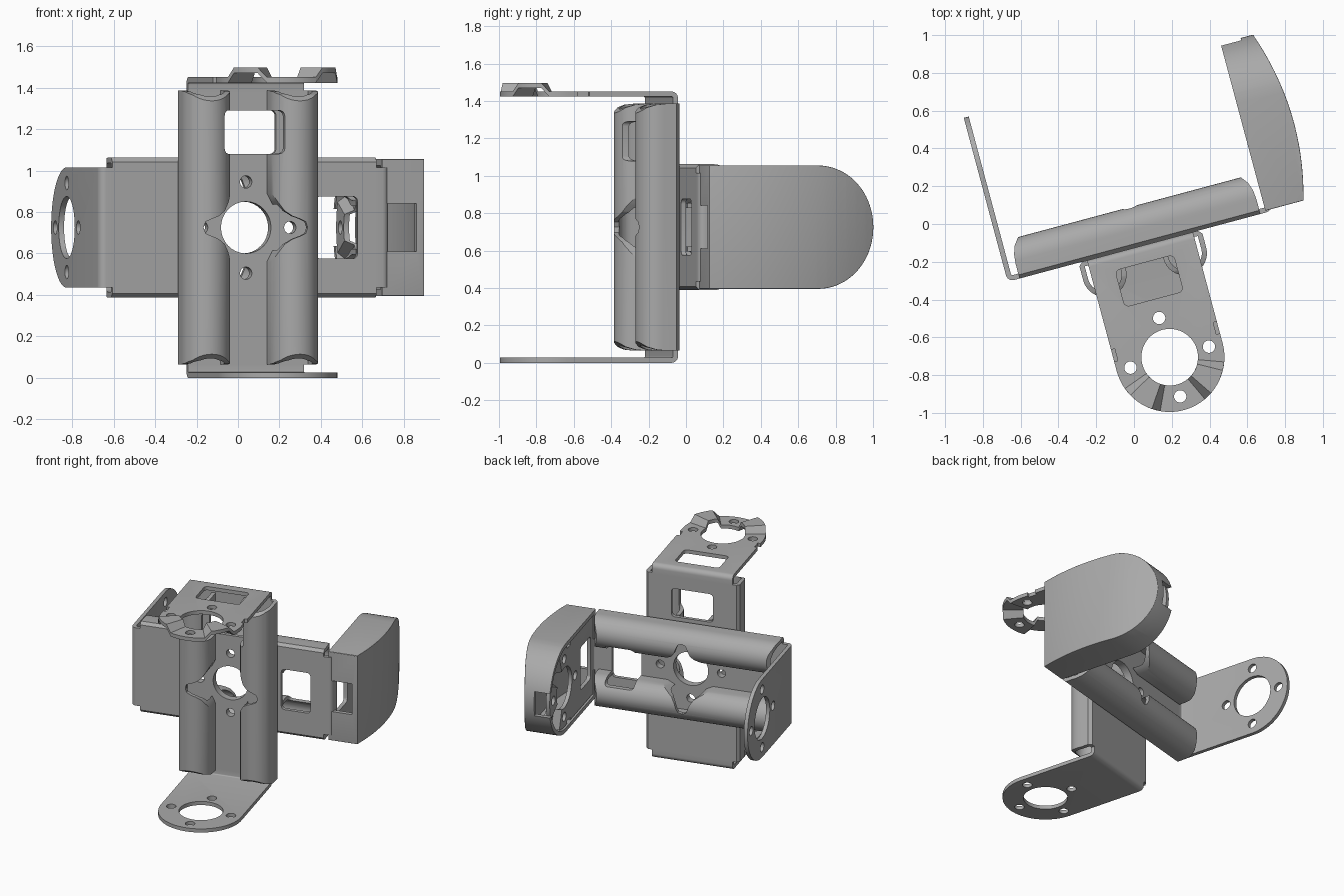
import bpy, bmesh
from math import sin, cos, pi, radians
from mathutils import Matrix, Vector

old = bpy.data.objects.get("Cube")
if old:
    bpy.data.objects.remove(old)

metal = bpy.data.materials.new("plain grey metal")
metal.use_nodes = True
GREY = (0.4, 0.4, 0.4, 1)
metal.diffuse_color = GREY
metal.node_tree.nodes["Principled BSDF"].inputs["Base Color"].default_value = GREY

# Bracket space: 0 = width, 1 = length, 2 = depth away from the mating plane
W, L, D = 0, 1, 2
T = 0.027          # sheet thickness
HALF = 0.725       # half length
ARM = 0.29         # arm half width and end radius
HOLE_D = 0.608     # depth of the arm hole centre


def add_object(name, bm):
    bmesh.ops.recalc_face_normals(bm, faces=bm.faces[:])
    mesh = bpy.data.meshes.new(name)
    bm.to_mesh(mesh)
    bm.free()
    mesh.materials.append(metal)
    obj = bpy.data.objects.new(name, mesh)
    bpy.context.collection.objects.link(obj)
    return obj


def prism(name, points, axes, lo, hi):
    """Extrude a 2D outline along the remaining axis."""
    bm = bmesh.new()
    rest = 3 - sum(axes)
    rings = []
    for t in (lo, hi):
        ring = []
        for p, q in points:
            co = Vector()
            co[axes[0]], co[axes[1]], co[rest] = p, q, t
            ring.append(bm.verts.new(co))
        rings.append(ring)
        bm.faces.new(ring)
    n = len(points)
    for i in range(n):
        j = (i + 1) % n
        bm.faces.new((rings[0][i], rings[0][j], rings[1][j], rings[1][i]))
    return add_object(name, bm)


def arc(cx, cy, r, a0, a1, n):
    steps = [radians(a0 + (a1 - a0) * i / n) for i in range(n + 1)]
    return [(cx + r * cos(a), cy + r * sin(a)) for a in steps]


def circle(cx, cy, r, n=32):
    return arc(cx, cy, r, 0, 360, n)[:-1]


def rounded(x0, x1, y0, y1, r):
    return (arc(x1 - r, y1 - r, r, 0, 90, 4) + arc(x0 + r, y1 - r, r, 90, 180, 4)
            + arc(x0 + r, y0 + r, r, 180, 270, 4) + arc(x1 - r, y0 + r, r, 270, 360, 4))


def bake(obj):
    deps = bpy.context.evaluated_depsgraph_get()
    mesh = bpy.data.meshes.new_from_object(obj.evaluated_get(deps))
    obj.modifiers.clear()
    obj.data = mesh


def cut(obj, cutters, operation="DIFFERENCE"):
    for c in cutters:
        c.hide_render = True
        mod = obj.modifiers.new("cut", "BOOLEAN")
        mod.operation, mod.solver, mod.object = operation, "EXACT", c
        bake(obj)
        bpy.data.objects.remove(c)
    return obj


def make_body(name):
    # Flat web with both long edges curled over into tubes
    cx, cd, r = 0.22, 0.097, 0.117
    half = ([(cx + r - 0.02, 0), (cx + r, 0.02)] + arc(cx, cd, r, 0, 180, 18)
            + [(cx - r, 0.035), (cx - r + T, 0.035)]
            + arc(cx, cd, r - T, 180, 0, 18) + [(cx + r - T, T)])
    outline = half + [(-w, d) for w, d in reversed(half)]
    body = prism(name, outline, (W, D), -0.66, 0.66)
    cutters = [prism("window_cut", rounded(-0.15, 0.15, 0.355, 0.565, 0.025), (W, L), -0.1, 0.4),
               prism("centre_cut", circle(0, 0, 0.125), (W, L), -0.1, 0.4)]
    for w, l in ((0.22, 0), (-0.22, 0), (0, 0.22), (0, -0.22)):
        cutters.append(prism("screw_cut", circle(w, l, 0.03, 16), (W, L), -0.1, 0.4))
    # Clearance across the tubes around the centre hole
    quarter = [(0.26, 0.0), (0.25, 0.028), (0.225, 0.04), (0.185, 0.055),
               (0.15, 0.08), (0.125, 0.12), (0.1, 0.17)]
    right = [(w, -l) for w, l in reversed(quarter[1:])] + quarter
    cutters.append(prism("clearance_cut", right + [(-w, -l) for w, l in right],
                         (W, L), T + 0.002, 0.4))
    # Tube ends swept back towards their crests
    for s in (1, -1):
        sweep = [(0.7, 0.08), (0.66, 0.08), (0.655, 0.13), (0.64, 0.175),
                 (0.61, 0.215), (0.6, 0.3), (0.7, 0.3)]
        cutters.append(prism("end_cut", [(s * l, d) for l, d in sweep], (L, D), -0.5, 0.5))
    return cut(body, cutters)


def make_arm(name, s, crowned):
    # Bent arm with a rounded end
    b = 0.035
    section = [(0.655, 0)] + arc(HALF - b, b, b, -90, 0, 6) + [
        (HALF, 1), (HALF - T, 1)] + arc(HALF - b, b, b - T, 0, -90, 4) + [(0.655, T)]
    arm = prism(name, [(s * l, d) for l, d in section], (L, D), -0.4, 0.4)
    shape = [(-ARM, -0.1), (ARM, -0.1)] + arc(0, HOLE_D, ARM, 0, 180, 36)
    cut(arm, [prism("outline", shape, (W, D), -1, 1)], "INTERSECT")
    cutters = [prism("bearing_cut", circle(0, HOLE_D, 0.15, 40), (W, D), -1, 1)]
    for k in range(4):
        a = k * pi / 2
        cutters.append(prism("screw_cut", circle(0.215 * cos(a), HOLE_D + 0.215 * sin(a),
                                                 0.033, 16), (W, D), -1, 1))
    if crowned:
        cutters.append(prism("window_cut", rounded(-0.16, 0.16, 0.09, 0.29, 0.025), (W, D), 0.5, 1))
        for m in (1, -1):
            wedge = [(0, HOLE_D)] + [(m * 0.4 * sin(radians(a)), HOLE_D + 0.4 * cos(radians(a)))
                                     for a in (25, 47, 70)]
            cutters.append(prism("wedge_cut", wedge, (W, D), 0.5, 1))
            cutters.append(prism("notch_cut", [(m * w, d) for w, d in (
                (0.27, 0.49), (0.32, 0.49), (0.32, 0.555), (0.27, 0.555))], (W, D), 0.5, 1))
    return cut(arm, cutters)


def make_crown(name, m):
    # Raised sector of the arm ring with a ramp at each side
    bm = bmesh.new()
    rings = []
    for a in (25, 34, 40, 46, 52, 61, 70):
        lift = 0 if a in (25, 70) else 0.047
        ra = radians(a)
        rings.append([bm.verts.new((m * r * sin(ra), l + lift, HOLE_D + r * cos(ra)))
                      for r, l in ((0.15, HALF - T), (ARM, HALF - T), (ARM, HALF), (0.15, HALF))])
    for p, q in zip(rings, rings[1:]):
        for i in range(4):
            j = (i + 1) % 4
            bm.faces.new((p[i], p[j], q[j], q[i]))
    bm.faces.new(rings[0])
    bm.faces.new(rings[-1])
    return add_object(name, bm)


def hood_solid(name, inset):
    # Round-ended block with a gently bulged outer face
    r = 0.33 - inset
    shape = [(-r, 0.01 + inset), (r, 0.01 + inset)] + arc(0, 0.597, r, 0, 180, 36)
    solid = prism(name, shape, (W, D), 0.6, 1.1)
    depths = [-0.1 + 1.15 * i / 20 for i in range(21)]
    bulge = [(0.957 - inset - 0.345 * (d - 0.42) ** 2, d) for d in depths]
    bulge += [(0.5, depths[-1]), (0.5, depths[0])]
    return cut(solid, [prism("bulge", bulge, (L, D), -0.6, 0.6)], "INTERSECT")


def make_hood(name):
    hood = hood_solid(name, 0)
    mod = hood.modifiers.new("soft edges", "BEVEL")
    mod.width, mod.segments = 0.035, 4
    mod.limit_method, mod.angle_limit = "ANGLE", radians(40)
    bake(hood)

    def block(w, l, d0, d1):
        return prism("slot_cut", [(-w, d0), (w, d0), (w, d1), (-w, d1)], (W, D), 0.4, l)
    return cut(hood, [hood_solid("hollow", 0.03), block(0.5, 0.69, -0.2, 1.2),
                      block(0.115, 0.86, -0.2, 0.08), block(0.09, 0.8, 0.85, 1.2)])


def make_bracket(prefix):
    parts = [make_body(prefix + "_channel_body"),
             make_arm(prefix + "_plain_arm", -1, False),
             make_arm(prefix + "_crowned_arm", 1, True)]
    for m, side in ((1, "left"), (-1, "right")):
        parts.append(make_crown(prefix + "_crown_" + side, m))
    return parts


def place(parts, width, length, depth):
    # Stand the bracket on its mating plane, then turn it about the vertical
    axes = Matrix((width, length, depth)).transposed().to_4x4()
    shift = Matrix.Translation((0, -0.122, HALF))
    for p in parts:
        p.data.transform(Matrix.Rotation(radians(15), 4, "Z") @ shift @ axes)


upright = make_bracket("upright")
place(upright, (1, 0, 0), (0, 0, 1), (0, -1, 0))
level = make_bracket("level") + [make_hood("end_hood")]
place(level, (0, 0, 1), (1, 0, 0), (0, 1, 0))

# Smooth the curved sheet, keep its edges crisp
bpy.ops.object.select_all(action="DESELECT")
for part in upright + level:
    part.select_set(True)
bpy.context.view_layer.objects.active = upright[0]
bpy.ops.object.shade_smooth_by_angle(angle=radians(30))
